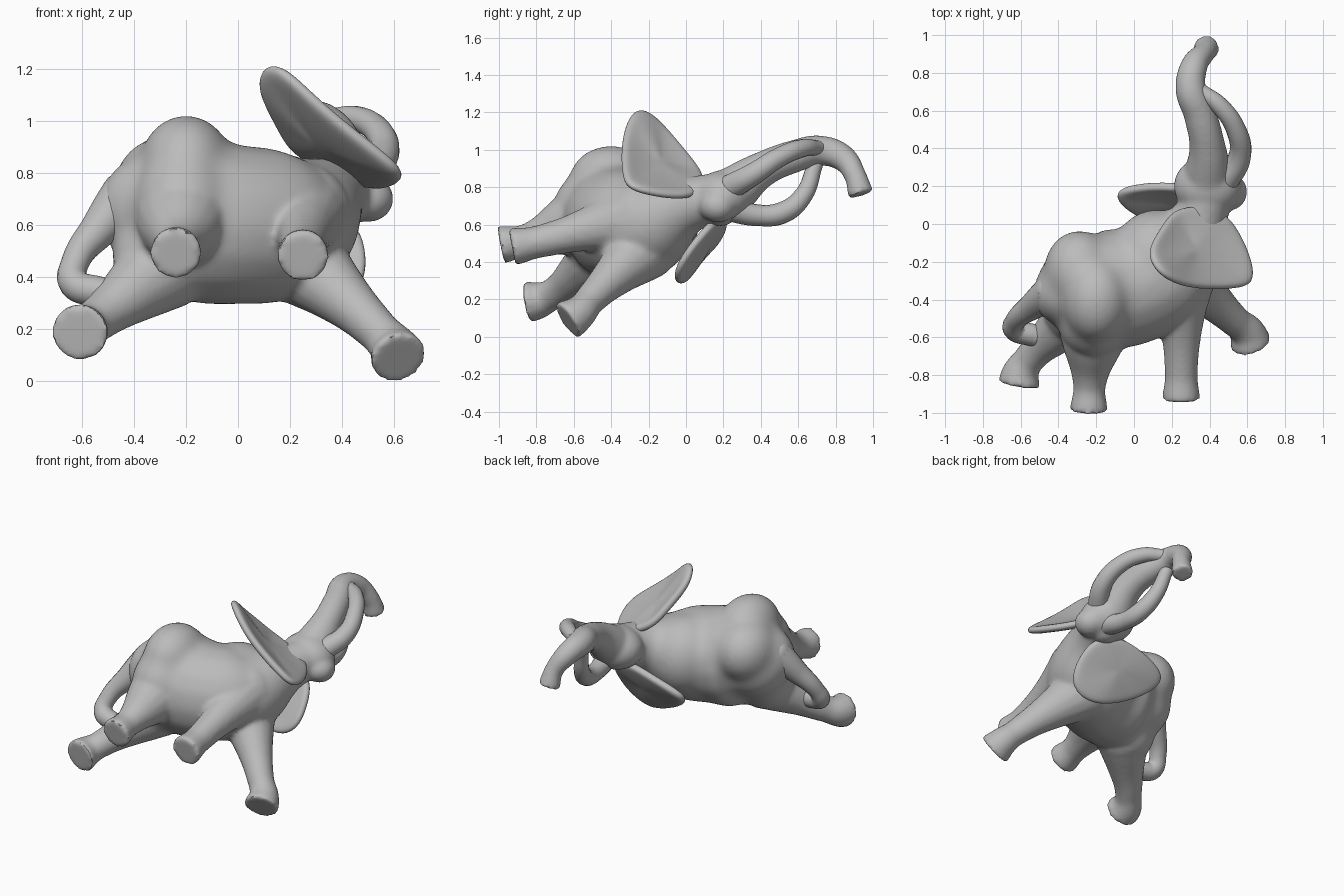
import bpy, bmesh, math
from mathutils import Vector

if "Cube" in bpy.data.objects:
    bpy.data.objects.remove(bpy.data.objects["Cube"])

grey = bpy.data.materials.new("warm grey")
grey.diffuse_color = (0.5, 0.5, 0.5, 1)
grey.use_nodes = True
grey.node_tree.nodes["Principled BSDF"].inputs["Base Color"].default_value = grey.diffuse_color


def finish(ob, angle=40):
    ob.data.materials.clear()
    ob.data.materials.append(grey)
    bpy.ops.object.select_all(action='DESELECT')
    ob.select_set(True)
    bpy.context.view_layer.objects.active = ob
    bpy.ops.object.shade_smooth_by_angle(angle=math.radians(angle))


def tube(name, pts, round_ends=(True, True)):
    """Smooth tapering tube through (x, y, z, radius) points, as a mesh."""
    cu = bpy.data.curves.new(name, 'CURVE')
    cu.dimensions = '3D'
    cu.bevel_depth, cu.bevel_resolution, cu.resolution_u = 1, 6, 8
    cu.use_fill_caps = True
    sp = cu.splines.new('BEZIER')
    sp.radius_interpolation = 'CARDINAL'
    sp.bezier_points.add(len(pts) - 1)
    for b, p in zip(sp.bezier_points, pts):
        b.co, b.radius = p[:3], p[3]
        b.handle_left_type = b.handle_right_type = 'AUTO'
    ob = bpy.data.objects.new(name, cu)
    bpy.context.collection.objects.link(ob)
    bpy.ops.object.select_all(action='DESELECT')
    ob.select_set(True)
    bpy.context.view_layer.objects.active = ob
    bpy.ops.object.convert(target='MESH')
    ob = bpy.context.object
    bm = bmesh.new()
    bm.from_mesh(ob.data)
    bmesh.ops.remove_doubles(bm, verts=bm.verts, dist=1e-5)
    for end, use in zip((pts[0], pts[-1]), round_ends):
        if use:
            geo = bmesh.ops.create_uvsphere(bm, u_segments=20, v_segments=12, radius=end[3])
            bmesh.ops.translate(bm, verts=geo['verts'], vec=end[:3])
    bm.to_mesh(ob.data)
    bm.free()
    return ob


def ball(name, loc, scale):
    bpy.ops.mesh.primitive_uv_sphere_add(segments=28, ring_count=18, radius=1, location=loc)
    ob = bpy.context.object
    ob.name, ob.scale = name, scale
    return ob


def fuse(name, parts, voxel=0.014, smooth=8):
    """Join parts into one skin and soften the joints."""
    bpy.ops.object.select_all(action='DESELECT')
    for p in parts:
        p.select_set(True)
    bpy.context.view_layer.objects.active = parts[0]
    bpy.ops.object.transform_apply(location=True, rotation=True, scale=True)
    bpy.ops.object.join()
    ob = bpy.context.object
    ob.name = name
    m = ob.modifiers.new("skin", 'REMESH')
    m.mode, m.voxel_size, m.use_smooth_shade = 'VOXEL', voxel, True
    s = ob.modifiers.new("soften", 'SMOOTH')
    s.factor, s.iterations = 0.5, smooth
    bpy.ops.object.convert(target='MESH')
    ob = bpy.context.object
    finish(ob)
    return ob


def ear(name, outline, dish, thickness=0.05):
    """Dished fan inside a closed outline, thickened and smoothed."""
    pts = [Vector(p) for p in outline]
    c = sum(pts, Vector()) / len(pts)
    bm = bmesh.new()
    rings = [[bm.verts.new(c.lerp(p, t) + Vector(dish) * (1 - t * t)) for p in pts]
             for t in (1, 0.75, 0.4)]
    mid = bm.verts.new(c + Vector(dish))
    n = len(pts)
    for i in range(n):
        j = (i + 1) % n
        for a, b in zip(rings, rings[1:]):
            bm.faces.new((a[i], a[j], b[j], b[i]))
        bm.faces.new((rings[-1][i], rings[-1][j], mid))
    me = bpy.data.meshes.new(name)
    bm.to_mesh(me)
    bm.free()
    ob = bpy.data.objects.new(name, me)
    bpy.context.collection.objects.link(ob)
    m = ob.modifiers.new("thickness", 'SOLIDIFY')
    m.thickness, m.offset = thickness, 0
    ob.modifiers.new("round", 'SUBSURF').levels = 2
    finish(ob, 60)


# Torso, from rump to neck, with hip, rump, thigh and shoulder masses well blended
torso = tube("torso", [(-0.30, -0.33, 0.62, 0.22), (-0.2, -0.34, 0.62, 0.31),
                       (0.0, -0.33, 0.6, 0.31), (0.2, -0.2, 0.61, 0.28),
                       (0.33, -0.01, 0.7, 0.17), (0.39, 0.15, 0.74, 0.14)])
hip = ball("hip", (-0.2, -0.40, 0.83), (0.18, 0.23, 0.195))
rump = ball("rump", (-0.29, -0.25, 0.74), (0.19, 0.22, 0.2))
tail_base = ball("tail_base", (-0.37, -0.37, 0.66), (0.17, 0.17, 0.2))
shoulder = ball("shoulder", (0.12, -0.17, 0.63), (0.24, 0.25, 0.26))
high_thigh = ball("high_thigh", (-0.21, -0.5, 0.66), (0.2, 0.22, 0.24))
low_thigh = ball("low_thigh", (-0.3, -0.45, 0.45), (0.19, 0.19, 0.18))
torso = fuse("torso", [torso, hip, rump, tail_base, shoulder, high_thigh, low_thigh], smooth=60)

# Legs end in flared, flat feet
flat = (True, False)
hind_leg_low = tube("hind_leg_low", [(-0.28, -0.45, 0.44, 0.17), (-0.42, -0.58, 0.33, 0.12),
                                     (-0.55, -0.71, 0.23, 0.085), (-0.60, -0.79, 0.195, 0.1),
                                     (-0.61, -0.85, 0.185, 0.112)], flat)
hind_leg_high = tube("hind_leg_high", [(-0.2, -0.45, 0.66, 0.21), (-0.22, -0.64, 0.59, 0.165),
                                       (-0.235, -0.84, 0.52, 0.09), (-0.24, -0.99, 0.49, 0.102)], flat)
front_leg_high = tube("front_leg_high", [(0.24, -0.25, 0.64, 0.2), (0.25, -0.5, 0.58, 0.125),
                                         (0.25, -0.78, 0.51, 0.088), (0.25, -0.93, 0.48, 0.102)], flat)
front_leg_low = tube("front_leg_low", [(0.22, -0.22, 0.48, 0.18), (0.37, -0.36, 0.35, 0.125),
                                       (0.53, -0.51, 0.2, 0.085), (0.6, -0.575, 0.125, 0.095),
                                       (0.62, -0.635, 0.085, 0.112)], flat)

# Head with chin, and raised trunk curling over at the tip
head = ball("head", (0.39, 0.2, 0.75), (0.18, 0.16, 0.14))
chin = ball("chin", (0.5, 0.17, 0.7), (0.1, 0.1, 0.09))
throat = ball("throat", (0.4, 0.18, 0.68), (0.1, 0.1, 0.09))
trunk = tube("trunk", [(0.39, 0.25, 0.78, 0.13), (0.39, 0.4, 0.89, 0.098),
                       (0.35, 0.58, 0.965, 0.088), (0.30, 0.72, 0.995, 0.082),
                       (0.32, 0.84, 0.955, 0.072), (0.37, 0.905, 0.86, 0.06),
                       (0.385, 0.935, 0.76, 0.07)], flat)
fuse("body", [torso, hind_leg_low, hind_leg_high, front_leg_high,
              front_leg_low, head, chin, throat, trunk], smooth=9)

# Tusks curve forward and meet the trunk
tusks = {
    "upper_tusk": [(0.48, 0.22, 0.79, 0.07), (0.56, 0.36, 0.87, 0.06), (0.54, 0.5, 0.96, 0.053),
                   (0.45, 0.63, 1.01, 0.048), (0.36, 0.7, 1.01, 0.04)],
    "lower_tusk": [(0.43, 0.22, 0.69, 0.07), (0.41, 0.38, 0.65, 0.058), (0.39, 0.52, 0.665, 0.058),
                   (0.35, 0.63, 0.76, 0.05), (0.31, 0.69, 0.92, 0.042)]}
for name, path in tusks.items():
    finish(tube(name, path))

# Tail drops from the rump and curls against the hind leg
finish(tube("tail", [(-0.43, -0.36, 0.71, 0.1), (-0.53, -0.43, 0.59, 0.075), (-0.625, -0.51, 0.46, 0.055),
                     (-0.63, -0.56, 0.375, 0.06), (-0.53, -0.59, 0.34, 0.06)]))

# Ears
ear("upper_ear", [(0.47, 0.08, 0.76), (0.30, 0.10, 0.84), (0.2, 0.07, 0.9), (0.15, -0.01, 1.0),
                  (0.07, -0.13, 1.14), (0.1, -0.22, 1.22), (0.17, -0.29, 1.21), (0.28, -0.335, 1.1),
                  (0.42, -0.345, 0.98), (0.55, -0.34, 0.88), (0.64, -0.32, 0.8), (0.63, -0.2, 0.765),
                  (0.56, -0.04, 0.74)],
    (-0.03, 0.01, -0.03))
ear("lower_ear", [(0.42, 0.16, 0.63), (0.28, 0.2, 0.67), (0.1, 0.21, 0.62), (-0.06, 0.19, 0.56),
                  (-0.11, 0.15, 0.5), (-0.04, 0.07, 0.42), (0.1, 0.01, 0.34), (0.25, -0.03, 0.28),
                  (0.38, -0.06, 0.29), (0.48, -0.05, 0.36), (0.5, 0.01, 0.46), (0.48, 0.1, 0.57)],
    (0.0, 0.03, 0.01))
